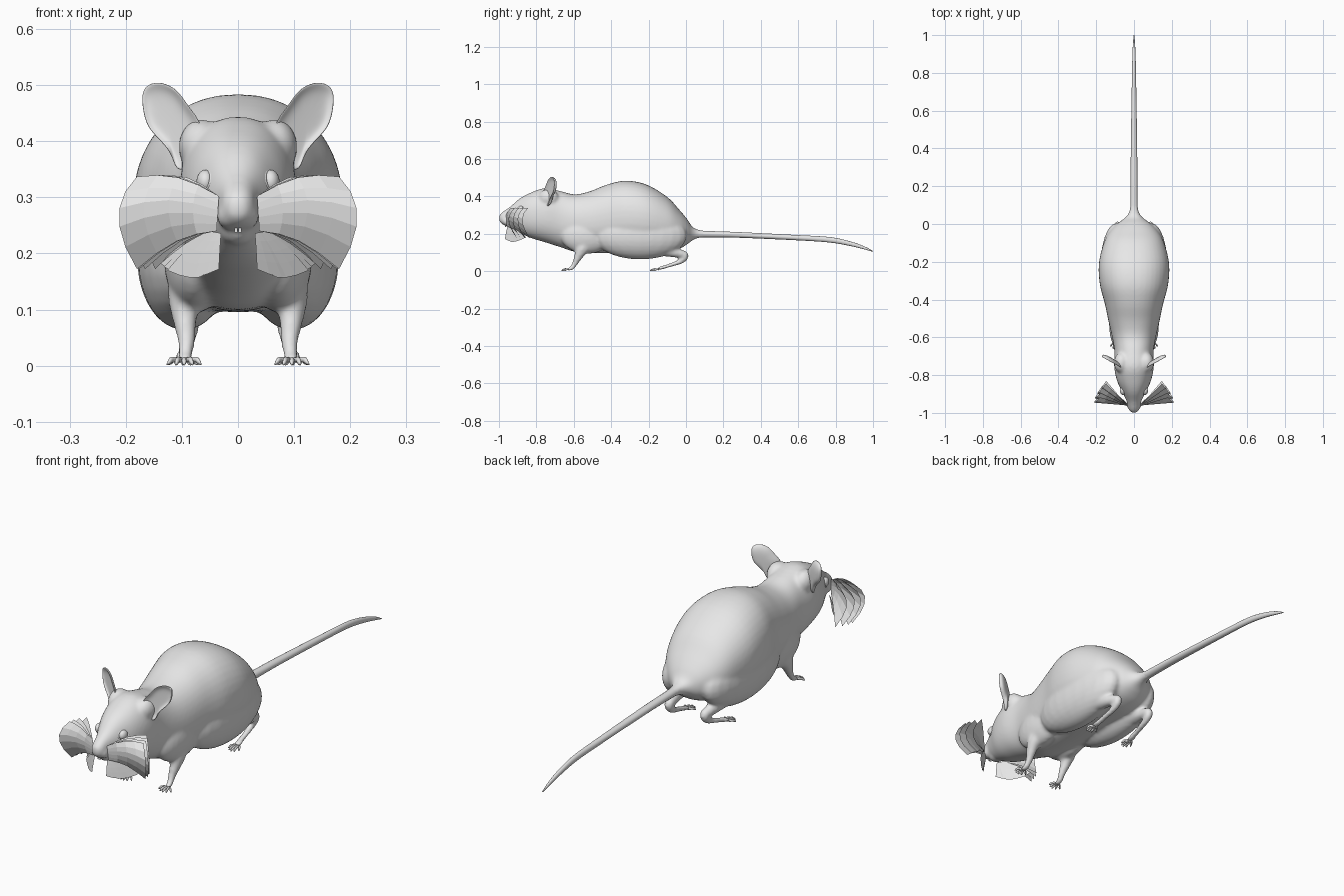
import bpy, bmesh, math
from mathutils import Vector, Matrix

if "Cube" in bpy.data.objects:
    bpy.data.objects.remove(bpy.data.objects["Cube"])

GREY = bpy.data.materials.new("plain_grey")
GREY.diffuse_color = (0.8, 0.8, 0.8, 1)
GREY.use_nodes = True
GREY.node_tree.nodes["Principled BSDF"].inputs["Base Color"].default_value = GREY.diffuse_color


def finish(name, bm, smooth=True, mirror=False, subsurf=0, closed=True):
    if closed:
        bmesh.ops.recalc_face_normals(bm, faces=bm.faces)
    for f in bm.faces:
        f.smooth = smooth
    me = bpy.data.meshes.new(name)
    bm.to_mesh(me)
    bm.free()
    me.materials.append(GREY)
    ob = bpy.data.objects.new(name, me)
    bpy.context.collection.objects.link(ob)
    if mirror:
        ob.modifiers.new("Mirror", 'MIRROR').use_clip = False
    if subsurf:
        m = ob.modifiers.new("Subdivision", 'SUBSURF')
        m.levels = m.render_levels = subsurf
    return ob


def spline(rows, n):
    """Catmull-Rom curve through rows of numbers."""
    out = []
    for i in range(len(rows) - 1):
        a, b = rows[max(i - 1, 0)], rows[i]
        c, d = rows[i + 1], rows[min(i + 2, len(rows) - 1)]
        for k in range(n):
            t = k / n
            out.append([0.5 * (2 * q + (r - p) * t + (2*p - 5*q + 4*r - s) * t*t
                               + (3*q - p - 3*r + s) * t**3)
                        for p, q, r, s in zip(a, b, c, d)])
    return out + [list(rows[-1])]


def loft(bm, rows, steps=4, sides=12, upright=False, power=2.0):
    """Tube through rows of (x, y, z, half width, half height)."""
    rows = spline(rows, steps)
    pts = [Vector(r[:3]) for r in rows]
    rings = []
    for i, r in enumerate(rows):
        tan = pts[min(i + 1, len(pts) - 1)] - pts[max(i - 1, 0)]
        up = Vector((0, 0, 1)) if upright else Vector((1, 0, 0)).cross(tan).normalized()
        ring = []
        for k in range(sides):
            a = 2 * math.pi * k / sides
            c, s = math.cos(a), math.sin(a)
            cx = math.copysign(abs(c) ** (2 / power), c) * max(r[3], 0.001)
            cz = math.copysign(abs(s) ** (2 / power), s) * max(r[4], 0.001)
            ring.append(bm.verts.new(pts[i] + Vector((cx, 0, 0)) + up * cz))
        rings.append(ring)
    for a, b in zip(rings, rings[1:]):
        for k in range(sides):
            j = (k + 1) % sides
            bm.faces.new((a[k], a[j], b[j], b[k]))
    bm.faces.new(rings[0])
    bm.faces.new(rings[-1])


def ball(bm, centre, radii, seg=24):
    mat = Matrix.Translation(centre) @ Matrix.Diagonal((*radii, 1))
    bmesh.ops.create_uvsphere(bm, u_segments=seg, v_segments=seg // 2 + 2, radius=1, matrix=mat)


# Body and head: y, top, bottom, half width
profile = [(-1.0, .297, .268, .010), (-.985, .314, .252, .026), (-.94, .345, .232, .038),
           (-.89, .388, .205, .062), (-.83, .42, .178, .090), (-.755, .444, .155, .105),
           (-.67, .428, .128, .104), (-.595, .411, .104, .117), (-.515, .427, .098, .135),
           (-.42, .464, .096, .155), (-.32, .484, .095, .181), (-.21, .463, .096, .186),
           (-.10, .397, .102, .160), (-.035, .328, .120, .125), (.005, .28, .143, .085),
           (.035, .237, .165, .045), (.07, .221, .178, .024), (.13, .214, .181, .017)]
bm = bmesh.new()
loft(bm, [(0, y, (t + b) / 2, w, (t - b) / 2) for y, t, b, w in profile],
     sides=40, upright=True, power=2.2)
# Nose and lower jaw
ball(bm, (0, -.980, .288), (.022, .020, .017))
ball(bm, (0, -.915, .238), (.030, .038, .024))
for s in (1, -1):
    # Muzzle pads, temples, shoulders and haunches
    ball(bm, (s * .017, -.955, .268), (.022, .030, .025))
    ball(bm, (s * .066, -.735, .390), (.040, .055, .050))
    ball(bm, (s * .076, -.53, .190), (.056, .14, .097))
    ball(bm, (s * .096, -.245, .190), (.084, .25, .127))
    # Front legs
    loft(bm, [(s * .090, -.53, .16, .030, .045), (s * .096, -.555, .12, .029, .036),
              (s * .095, -.575, .08, .022, .024), (s * .092, -.595, .04, .016, .015),
              (s * .094, -.612, .016, .015, .012), (s * .096, -.635, .010, .015, .008)])
    # Hind legs folding back to the heel, then forward along the foot
    loft(bm, [(s * .10, -.13, .12, .035, .04), (s * .095, -.06, .100, .027, .027),
              (s * .088, -.015, .090, .022, .022)])
    ball(bm, (s * .087, -.008, .083), (.021, .022, .026))
    loft(bm, [(s * .087, -.004, .075, .019, .020), (s * .088, -.03, .052, .016, .015),
              (s * .092, -.08, .034, .014, .011), (s * .096, -.125, .020, .016, .010),
              (s * .098, -.15, .013, .016, .008)])
body = finish("body", bm)
rm = body.modifiers.new("Remesh", 'REMESH')
rm.mode = 'VOXEL'
rm.voxel_size = 0.0065
rm.use_smooth_shade = True
sm = body.modifiers.new("Smooth", 'SMOOTH')
sm.factor = 0.5
sm.iterations = 14

# Tail, drooping towards the tip
bm = bmesh.new()
loft(bm, [(0, .03, .20, .022, .02), (0, .12, .198, .019, .017), (0, .285, .194, .018, .015),
          (0, .6, .179, .014, .014), (0, .77, .168, .011, .0145), (0, .875, .148, .009, .012),
          (0, .95, .126, .006, .008), (0, 1.0, .106, .002, .002)], sides=16)
finish("tail", bm)

# Toes: five to a paw
bm = bmesh.new()
for x, y, length, spread in ((.096, -.628, .036, .026), (.098, -.145, .046, .022)):
    for k in range(5):
        d = (k - 2) / 2
        reach = length * (1 - .45 * d * d)
        loft(bm, [(x + d * .011, y, .010, .005, .005),
                  (x + d * (spread + .011) * .6, y - reach * .5, .011, .0045, .005),
                  (x + d * spread, y - reach * .85, .006, .004, .005),
                  (x + d * (spread + .004), y - reach, .002, .0015, .002)], steps=2, sides=8)
finish("toes", bm, mirror=True)

# Ears: cupped shell from an outline of (x, z)
outline = [(.066, .375), (.060, .430), (.088, .461), (.107, .493), (.136, .507), (.161, .503),
           (.173, .487), (.169, .448), (.160, .422), (.136, .399), (.117, .376), (.108, .335)]
bm = bmesh.new()
cx = sum(p[0] for p in outline) / len(outline)
cz = sum(p[1] for p in outline) / len(outline)
loops = []
for scale, dy in ((.45, .008), (.80, .006), (1, -.005), (1, .006), (.8, .017), (.4, .022)):
    loops.append([bm.verts.new((cx + (x - cx) * scale,
                                -.752 + .55 * (cx + (x - cx) * scale - .08) + dy,
                                cz + (z - cz) * scale)) for x, z in outline])
for a, b in zip(loops, loops[1:]):
    for k in range(len(outline)):
        j = (k + 1) % len(outline)
        bm.faces.new((a[k], a[j], b[j], b[k]))
bm.faces.new(loops[0])
bm.faces.new(loops[-1])
finish("ears", bm, mirror=True, subsurf=2)

# Eyes with a lid ring around each
bm = bmesh.new()
ball(bm, (.058, -.883, .328), (.016, .022, .021))
finish("eyes", bm, mirror=True)
bm = bmesh.new()
lid = []
out = Vector((.85, -.45, .25)).normalized()
side = out.cross(Vector((0, 0, 1))).normalized()
up = side.cross(out)
for i in range(20):
    a = 2 * math.pi * i / 20
    r = side * math.cos(a) + up * math.sin(a) * .85
    c = Vector((.058, -.883, .328)) + r * .023
    lid.append([bm.verts.new(c + (r * math.cos(b) + out * math.sin(b)) * .0045)
                for b in (k * math.pi / 3 for k in range(6))])
for i in range(20):
    a, b = lid[i], lid[(i + 1) % 20]
    for k in range(6):
        bm.faces.new((a[k], a[(k + 1) % 6], b[(k + 1) % 6], b[k]))
finish("eyelids", bm, mirror=True)

# Teeth
bm = bmesh.new()
bmesh.ops.create_cube(bm, size=1, matrix=Matrix.Translation((.0035, -.966, .244))
                      @ Matrix.Diagonal((.006, .006, .014, 1)))
finish("teeth", bm, smooth=False, mirror=True)


def card(bm, root_a, root_b, end_a, end_m, end_b, strips=5, steps=4, arch=.016):
    """Thin fan from a short root edge to a curved outer edge."""
    ra, rb, ea, em, eb = map(Vector, (root_a, root_b, end_a, end_m, end_b))
    grid = []
    for i in range(strips + 1):
        v = i / strips
        root = ra.lerp(rb, v)
        end = ea * (1 - v) ** 2 + em * 2 * v * (1 - v) + eb * v * v
        grid.append([bm.verts.new(root.lerp(end, u / steps)
                                  + Vector((0, 0, arch * math.sin(math.pi * u / steps))))
                     for u in range(steps + 1)])
    for a, b in zip(grid, grid[1:]):
        for u in range(steps):
            bm.faces.new((a[u], b[u], b[u + 1], a[u + 1]))


# Side whiskers: layered upright fans
bm = bmesh.new()
for reach, y in ((1, -.942), (.98, -.919), (.92, -.894), (.82, -.870)):
    card(bm, (.034, -.962, .302), (.038, -.958, .240), (.18 * reach, y + .025, .337),
         (.245 * reach, y - .04, .275), (.18 * reach, y + .04, .172))
finish("side_whiskers", bm, smooth=False, mirror=True, closed=False)

# Chin whiskers: layered sheets sweeping back from below the mouth
bm = bmesh.new()
for k in range(3):
    card(bm, (.052, -.935, .240), (.030, -.955, .236),
         (.138 - .006 * k, -.855 - .012 * k, .182 - .006 * k),
         (.090 - .012 * k, -.925 - .010 * k, .142),
         (.034 + .008 * k, -.968 + .010 * k, .172), arch=.006)
finish("chin_whiskers", bm, smooth=False, mirror=True, closed=False)
